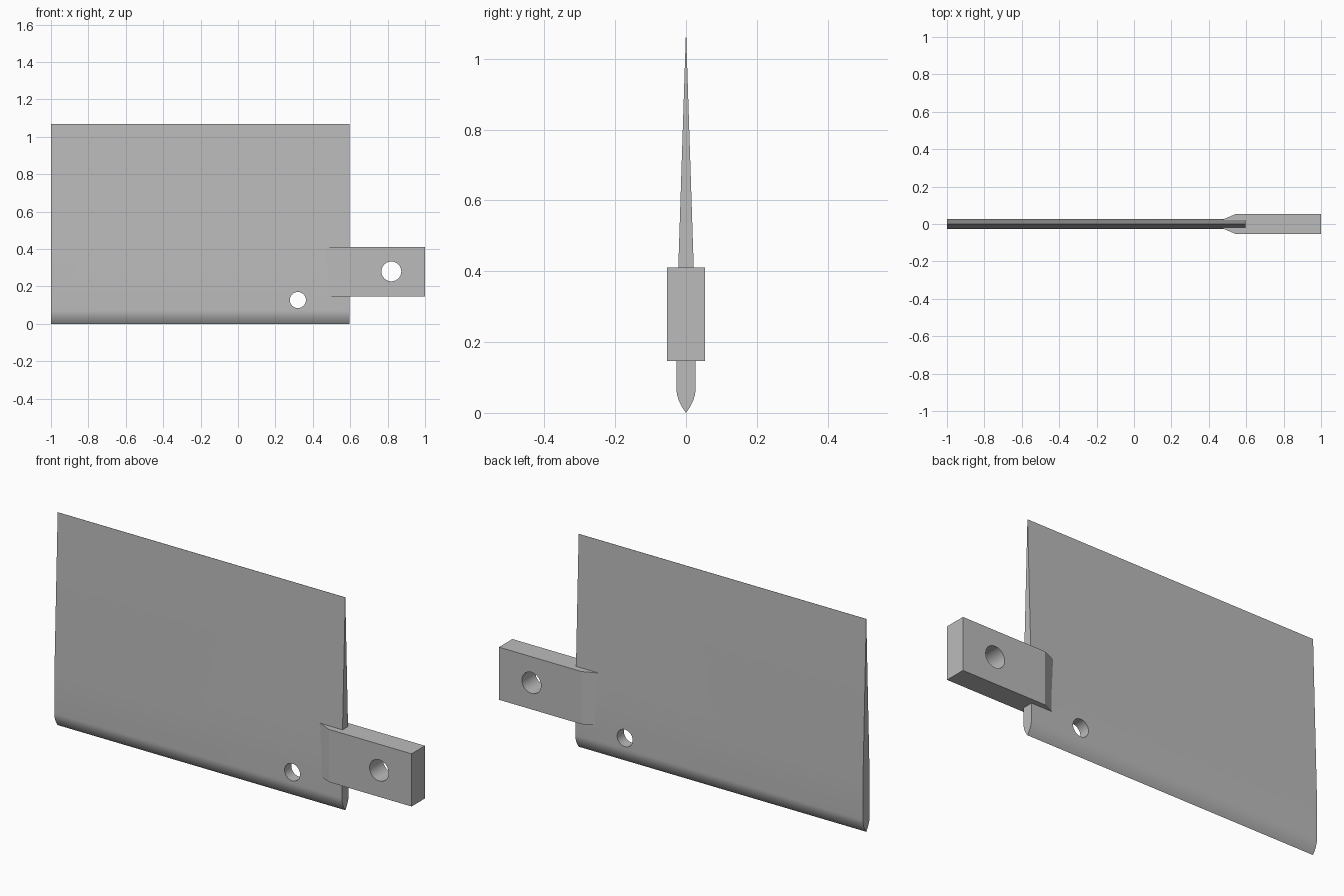
import bpy, bmesh, math

if "Cube" in bpy.data.objects:
    bpy.data.objects.remove(bpy.data.objects["Cube"], do_unlink=True)

# Plain grey metal
grey = bpy.data.materials.new("grey_metal")
grey.use_nodes = True
colour = (0.5, 0.5, 0.5, 1)
grey.diffuse_color = colour
grey.node_tree.nodes["Principled BSDF"].inputs["Base Color"].default_value = colour


def prism(name, outline, offset):
    """Closed outline of 3D points, extruded along offset."""
    bm = bmesh.new()
    face = bm.faces.new([bm.verts.new(p) for p in outline])
    new = bmesh.ops.extrude_face_region(bm, geom=[face])["geom"]
    verts = [v for v in new if isinstance(v, bmesh.types.BMVert)]
    bmesh.ops.translate(bm, verts=verts, vec=offset)
    bmesh.ops.recalc_face_normals(bm, faces=bm.faces)
    mesh = bpy.data.meshes.new(name)
    bm.to_mesh(mesh)
    bm.free()
    mesh.materials.append(grey)
    obj = bpy.data.objects.new(name, mesh)
    bpy.context.collection.objects.link(obj)
    return obj


def mirrored(half):
    return half + [(a, -b) for a, b in reversed(half) if b > 0]


def combine(target, other, operation):
    mod = target.modifiers.new(operation.lower(), "BOOLEAN")
    mod.operation, mod.solver, mod.object = operation, "EXACT", other
    bpy.context.view_layer.objects.active = target
    bpy.ops.object.modifier_apply(modifier=mod.name)
    bpy.data.objects.remove(other, do_unlink=True)


# Blade: rounded ogive lower edge, flat band, long taper to a thin top edge
THICK, NOSE, TOP = 0.027, 0.07, 1.067
half = [(0, 0)]
for i in range(1, 11):
    t = i / 10
    half.append((NOSE * t, THICK * (1 - (1 - t) ** 2)))
half += [(0.25, THICK), (TOP, 0.0005)]
blade = prism("rudder_blade", [(-1, y, z) for z, y in mirrored(half)], (1.595, 0, 0))

# Mounting tang: thick bar whose inner end slopes into the blade
tang_half = [(0.45, 0.013), (0.543, 0.053), (1, 0.053)]
tang = prism("mounting_tang", [(x, y, 0.147) for x, y in mirrored(tang_half)], (0, 0, 0.264))
combine(blade, tang, "UNION")

# Through holes in the tang and the blade
for x, z, r in [(0.82, 0.28, 0.053), (0.32, 0.127, 0.043)]:
    ring = [(x + r * math.cos(a), -0.2, z + r * math.sin(a))
            for a in (math.tau * i / 48 for i in range(48))]
    combine(blade, prism("hole_cutter", ring, (0, 0.4, 0)), "DIFFERENCE")

# Smooth the curved surfaces, keep the edges crisp
bpy.ops.object.select_all(action="DESELECT")
blade.select_set(True)
bpy.context.view_layer.objects.active = blade
bpy.ops.object.shade_smooth_by_angle(angle=math.radians(20))
